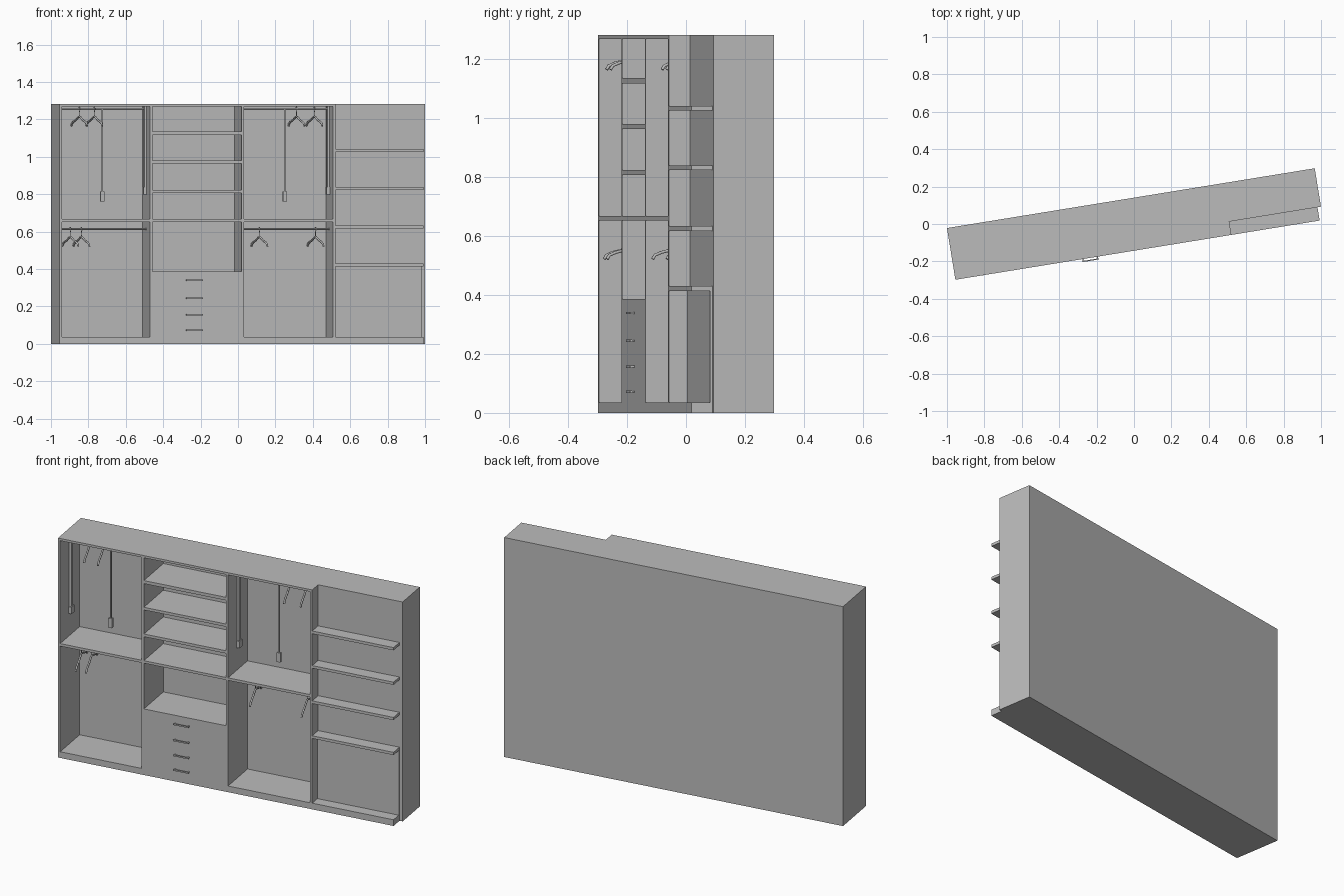
import bpy, bmesh, math
from mathutils import Matrix

if "Cube" in bpy.data.objects:
    bpy.data.objects.remove(bpy.data.objects["Cube"])

# Built in a local frame (x along the front, y into the depth), then turned as a whole
PLACE = Matrix.Translation((-0.955, -0.298, 0)) @ Matrix.Rotation(math.radians(9.23), 4, 'Z')

grey = bpy.data.materials.new("plain grey")
grey.diffuse_color = (0.5, 0.5, 0.5, 1)
grey.use_nodes = True
grey.node_tree.nodes["Principled BSDF"].inputs["Base Color"].default_value = grey.diffuse_color


def add(name, data):
    ob = bpy.data.objects.new(name, data)
    bpy.context.collection.objects.link(ob)
    data.materials.append(grey)
    ob.matrix_world = PLACE
    return ob


def boxes(name, specs):
    """One object out of (x0, x1, y0, y1, z0, z1) boxes."""
    bm = bmesh.new()
    for x0, x1, y0, y1, z0, z1 in specs:
        m = (Matrix.Translation(((x0 + x1) / 2, (y0 + y1) / 2, (z0 + z1) / 2))
             @ Matrix.Diagonal((x1 - x0, y1 - y0, z1 - z0, 1)))
        bmesh.ops.create_cube(bm, size=1, matrix=m)
    me = bpy.data.meshes.new(name)
    bm.to_mesh(me)
    bm.free()
    return add(name, me)


H, D, BACK, STEP = 1.282, 0.28, 0.237, 0.072
HANG = [(0.013, 0.490), (1.000, 1.482)]     # hanging bays
MID = (0.505, 0.987)                        # shelf and drawer bay

# Carcass: L-shaped plan pulled up, shallower at the right end
bm = bmesh.new()
plan = [(0, 0), (1.495, 0), (1.495, STEP), (1.992, STEP), (1.992, D), (0, D)]
face = bm.faces.new([bm.verts.new((x, y, 0)) for x, y in plan])
ext = bmesh.ops.extrude_face_region(bm, geom=[face])
bmesh.ops.translate(bm, vec=(0, 0, H),
                    verts=[v for v in ext["geom"] if isinstance(v, bmesh.types.BMVert)])
bmesh.ops.recalc_face_normals(bm, faces=bm.faces)
me = bpy.data.meshes.new("wardrobe_carcass")
bm.to_mesh(me)
bm.free()
carcass = add("wardrobe_carcass", me)

# Bay openings cut into the front
openings = []
for x0, x1 in HANG:
    for z0, z1 in [(0.036, 0.653), (0.668, 1.269)]:
        openings.append((x0, x1, -0.05, BACK, z0, z1))
for z0, z1 in [(0.386, 0.653), (0.668, 0.808), (0.824, 0.964), (0.980, 1.118), (1.136, 1.269)]:
    openings.append((*MID, -0.05, BACK, z0, z1))
cutter = boxes("opening_cutter", openings)
cutter.hide_render = True
mod = carcass.modifiers.new("openings", 'BOOLEAN')
mod.operation = 'DIFFERENCE'
mod.solver = 'EXACT'
mod.object = cutter
bpy.context.view_layer.update()
cut = bpy.data.meshes.new_from_object(carcass.evaluated_get(bpy.context.evaluated_depsgraph_get()))
carcass.modifiers.clear()
carcass.data = cut
bpy.data.objects.remove(cutter)

# Open shelves, plinth and low back panel at the right end
boxes("end_shelves", [(1.495, 1.973, 0, STEP, z, z + 0.016) for z in (0.414, 0.618, 0.824, 1.026)])
boxes("end_plinth", [(1.495, 1.973, 0, STEP, 0, 0.036)])
boxes("end_back_panel", [(1.495, 1.973, 0.064, STEP, 0.036, 0.414)])

# Drawer handles: a bar on two posts
for i, z in enumerate((0.072, 0.157, 0.245, 0.339)):
    boxes(f"drawer_handle_{i + 1}",
          [(0.685, 0.775, -0.016, -0.010, z - 0.004, z + 0.004)]
          + [(x, x + 0.007, -0.010, 0, z - 0.003, z + 0.003) for x in (0.688, 0.765)])


def tube(name, paths, r):
    cu = bpy.data.curves.new(name, 'CURVE')
    cu.dimensions = '3D'
    cu.bevel_depth = r
    cu.bevel_resolution = 1
    cu.use_fill_caps = True
    for pts in paths:
        sp = cu.splines.new('POLY')
        sp.points.add(len(pts) - 1)
        for p, co in zip(sp.points, pts):
            p.co = (*co, 1)
    return add(name, cu)


# Rails and pull-down lifts in the hanging bays
RY, TOP, LOW = 0.122, 1.257, 0.614
for n, (x0, x1) in zip(("left", "right"), HANG):
    c = (x0 + x1) / 2
    tube(n + "_upper_rail", [[(x0, RY, TOP), (x1, RY, TOP)]], 0.006)
    tube(n + "_lower_rail", [[(x0, RY, LOW), (x1, RY, LOW)]], 0.005)
    boxes(n + "_lift_arms", [(a, a + 0.012, RY - 0.012, RY + 0.012, 0.83, 1.269)
                             for a in (x0, x1 - 0.012)])
    boxes(n + "_lift_feet", [(a, a + 0.017, RY - 0.018, RY + 0.018, 0.80, 0.84)
                             for a in (x0, x1 - 0.017)])
    boxes(n + "_pull_rod", [(c - 0.004, c + 0.004, RY - 0.004, RY + 0.004, 0.81, TOP)])
    boxes(n + "_pull_grip", [(c - 0.011, c + 0.011, RY - 0.008, RY + 0.008, 0.76, 0.815)])

# Hangers: drooping shoulders and a hook over the rail
SHOULDER = [(1, -0.092), (0.93, -0.079), (0.75, -0.070), (0.45, -0.061), (0.15, -0.046)]
DX, DY = 0.024, -0.118
spots = [(0.128, TOP), (0.209, TOP), (1.304, TOP), (1.401, TOP),
         (0.079, LOW), (0.139, LOW), (1.103, LOW), (1.407, LOW)]
for i, (x, z) in enumerate(spots):
    def at(t, dz):
        return (x + DX * t, RY + DY * t, z + dz)
    arch = [at(t, d) for t, d in SHOULDER] + [at(0, -0.042)] + [at(-t, d) for t, d in SHOULDER[::-1]]
    hook = [at(0, -0.042), at(0, -0.018)]
    hook += [at(0.09 * math.cos(a), 0.010 * math.sin(a))
             for a in [math.radians(d) for d in range(-60, 181, 40)]]
    tube(f"hanger_{i + 1}", [arch], 0.0055)
    tube(f"hanger_hook_{i + 1}", [hook], 0.002)
